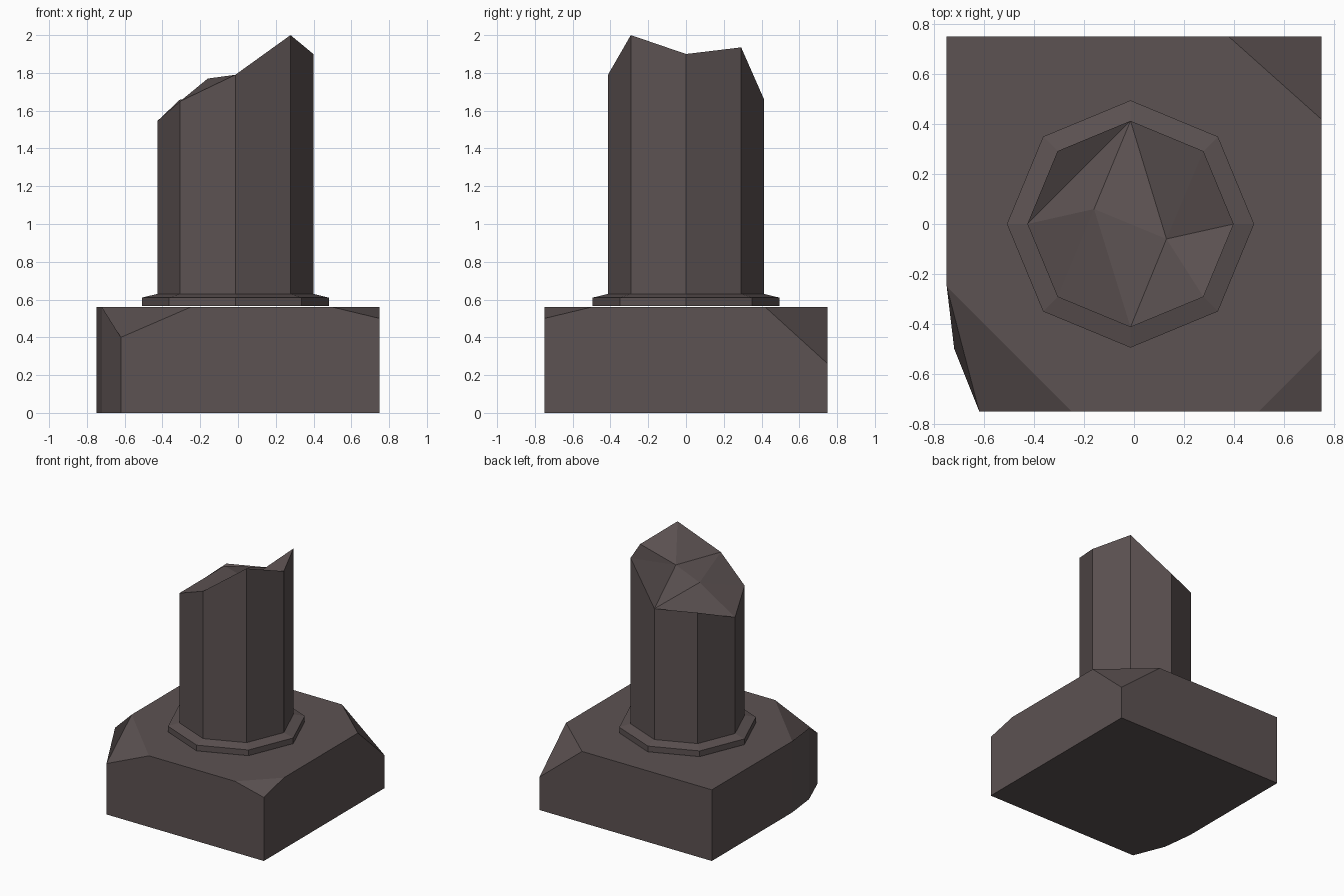
import bpy, bmesh, math

if "Cube" in bpy.data.objects:
    bpy.data.objects.remove(bpy.data.objects["Cube"])

stone = bpy.data.materials.new("dark_stone")
stone.diffuse_color = (0.107, 0.084, 0.084, 1)
stone.use_nodes = True
stone.node_tree.nodes["Principled BSDF"].inputs["Base Color"].default_value = stone.diffuse_color


def make_object(name, points, faces):
    """Build a flat-shaded closed mesh from points and faces."""
    bm = bmesh.new()
    verts = [bm.verts.new(p) for p in points]
    for f in faces:
        bm.faces.new([verts[i] for i in f])
    bmesh.ops.recalc_face_normals(bm, faces=bm.faces[:])
    mesh = bpy.data.meshes.new(name)
    bm.to_mesh(mesh)
    bm.free()
    mesh.materials.append(stone)
    obj = bpy.data.objects.new(name, mesh)
    bpy.context.collection.objects.link(obj)
    return obj


def octagon(r, z):
    """Eight corners around the shaft axis; z is one height or a list."""
    zs = z if isinstance(z, list) else [z] * 8
    return [(-0.014 + r * math.cos(i * math.pi / 4),
             r * math.sin(i * math.pi / 4), zs[i]) for i in range(8)]


# Plinth: square block with chipped corners
T = 0.56
corners = {
    # top outline
    "A": (-0.25, -0.75, T), "E": (0.5, -0.75, T), "F": (0.75, -0.5, T),
    "G": (0.75, 0.42, T), "H": (0.38, 0.75, T), "I": (-0.75, 0.75, T),
    "B": (-0.75, -0.25, T),
    # chip corners
    "C": (-0.62, -0.75, 0.4), "D": (-0.72, -0.5, T),
    "R": (0.75, -0.75, 0.5), "S": (0.75, 0.75, 0.26),
}
for k in "CRSIBD":  # matching floor corners in lower case
    corners[k.lower()] = (*corners[k][:2], 0)
keys = list(corners)
plinth_faces = ["AEFGHIB", "crsibd",                            # top, bottom
                "crREAC", "rsSGFR", "siIHS", "ibBI", "bdDB", "dcCD",  # walls
                "ERF", "GSH", "ABC", "BDC"]                     # chips
make_object("plinth", list(corners.values()),
            [[keys.index(c) for c in f] for f in plinth_faces])

# Broken column: collar, shaft and jagged top in one lofted mesh
rim = [1.90, 1.935, 1.66, 1.66, 1.545, 1.65, 1.79, 2.0]
points = (octagon(0.495, 0.565) + octagon(0.495, 0.61)
          + octagon(0.413, 0.63) + octagon(0.413, rim))
points += [(-0.16, 0.06, 1.77), (0.13, -0.06, 1.785)]
faces = [list(range(8))]
for ring in range(3):
    for i in range(8):
        a, b = ring * 8 + i, ring * 8 + (i + 1) % 8
        faces.append([a, b, b + 8, a + 8])
# fracture faces: rim corners 0-7, inner peaks 8 and 9
fracture = [(2, 3, 4), (2, 4, 8), (8, 4, 5), (8, 5, 6), (8, 6, 9),
            (9, 6, 7), (9, 7, 0), (9, 0, 1), (9, 1, 2), (9, 2, 8)]
faces += [[24 + i for i in f] for f in fracture]
make_object("broken_column", points, faces)
